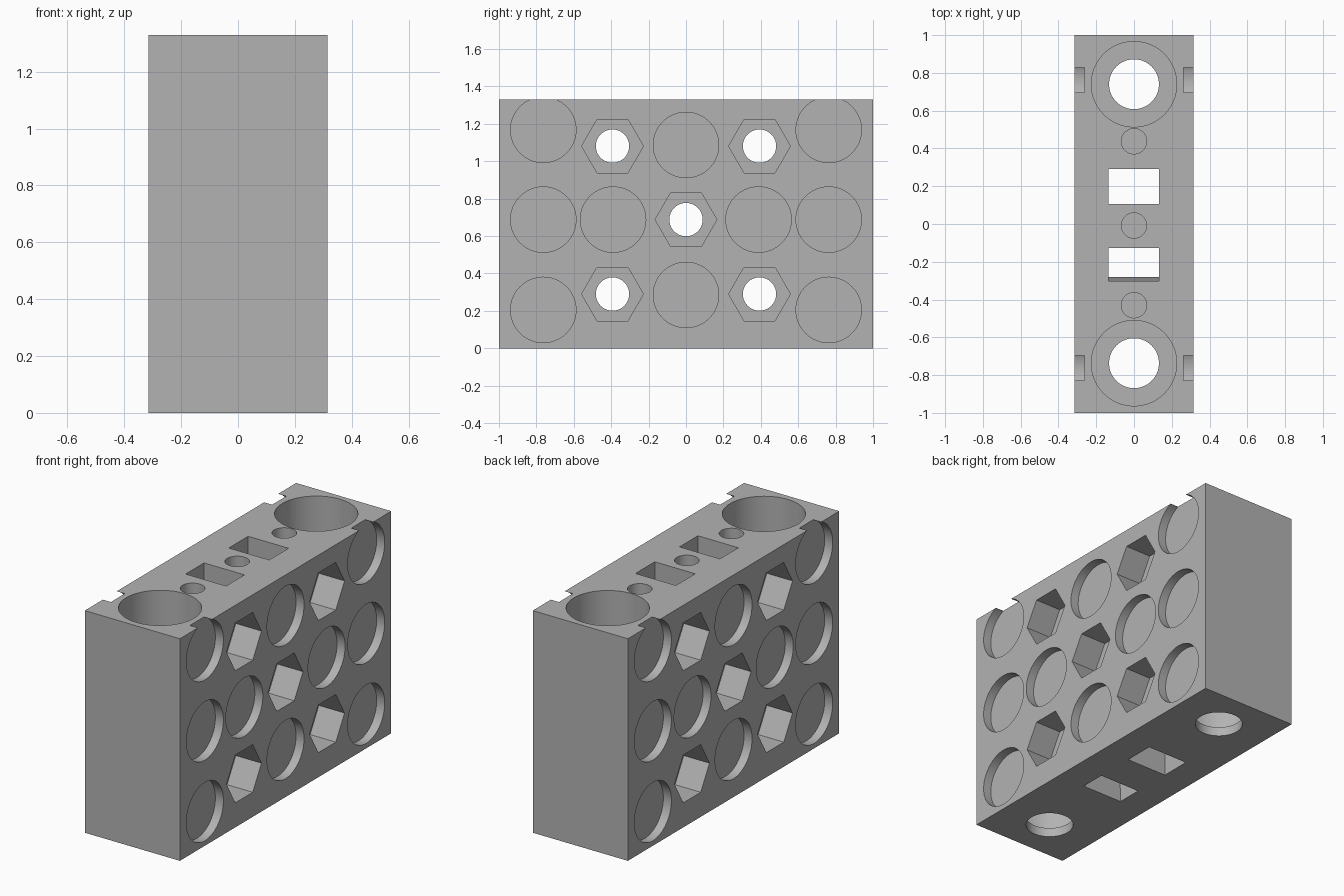
import bpy, math
from mathutils import Matrix

cube = bpy.data.objects.get("Cube")
if cube:
    bpy.data.objects.remove(cube, do_unlink=True)

HALF_X, HALF_Y, HEIGHT = 0.315, 1.0, 1.33
EXTRA = 0.05  # how far cutters poke out of the block

grey = bpy.data.materials.new("plain grey")
grey.use_nodes = True
colour = (0.45, 0.45, 0.45, 1)
grey.diffuse_color = colour
grey.node_tree.nodes["Principled BSDF"].inputs["Base Color"].default_value = colour


def box(name, x0, x1, y0, y1, z0, z1):
    bpy.ops.mesh.primitive_cube_add(size=1)
    ob = bpy.context.object
    ob.name = name
    ob.data.transform(Matrix.Translation(((x0 + x1) / 2, (y0 + y1) / 2, (z0 + z1) / 2))
                      @ Matrix.Diagonal((x1 - x0, y1 - y0, z1 - z0, 1)))
    return ob


def rod(axis, a, b, start, end, radius, sides=64):
    """Prism along x at (y, z) = (a, b), or along z at (x, y) = (a, b)."""
    bpy.ops.mesh.primitive_cylinder_add(vertices=sides, radius=radius, depth=end - start)
    ob = bpy.context.object
    mid = (start + end) / 2
    if axis == "x":
        # the quarter turn about z puts hexagon corners on the y axis
        spin = Matrix.Rotation(math.pi / 2, 4, "Y")
        ob.data.transform(Matrix.Translation((mid, a, b)) @ spin)
    else:
        ob.data.transform(Matrix.Translation((a, b, mid)))
    return ob


block = box("holder_block", -HALF_X, HALF_X, -HALF_Y, HALF_Y, 0, HEIGHT)
block.data.materials.append(grey)


def cut(cutter):
    cutter.name = "cutter"
    cutter.hide_render = True
    cutter.data.materials.append(grey)
    mod = block.modifiers.new("cut", "BOOLEAN")
    mod.operation = "DIFFERENCE"
    mod.solver = "EXACT"
    mod.object = cutter
    bpy.context.view_layer.objects.active = block
    bpy.ops.object.modifier_apply(modifier=mod.name)
    bpy.data.objects.remove(cutter, do_unlink=True)


def cut_both_sides(y, z, depth, radius, sides=64):
    inner, outer = HALF_X - depth, HALF_X + EXTRA
    cut(rod("x", y, z, inner, outer, radius, sides))
    cut(rod("x", y, z, -outer, -inner, radius, sides))


# Shallow round pockets on both broad sides
pockets = [(s * 0.763, z) for s in (-1, 1) for z in (0.205, 0.688, 1.168)]
pockets += [(-0.39, 0.688), (0.388, 0.688), (0, 0.285), (0, 1.087)]
for y, z in pockets:
    cut_both_sides(y, z, 0.053, 0.175)

# Hexagonal nut recesses with a bolt hole running right through
bolts = [(s * 0.393, z) for s in (-1, 1) for z in (0.29, 1.081)] + [(0, 0.688)]
for y, z in bolts:
    cut_both_sides(y, z, 0.17, 0.165, 6)
    cut(rod("x", y, z, -HALF_X, HALF_X, 0.089))

# Deep cylinder wells with a narrower hole through the floor
for y in (-0.737, 0.74):
    cut(rod("z", 0, y, 0.055, HEIGHT + EXTRA, 0.226, 96))
    cut(rod("z", 0, y, -EXTRA, 0.1, 0.132))

# Small round pits in the top
for y in (-0.43, -0.008, 0.438):
    cut(rod("z", 0, y, HEIGHT - 0.12, HEIGHT + EXTRA, 0.067, 48))

# Rectangular slots through the full height; the front one has a leaning wall
cut(box("slot", -0.136, 0.132, 0.107, 0.29, -EXTRA, HEIGHT + EXTRA))
slot = box("slot", -0.136, 0.132, -0.302, -0.127, -EXTRA, HEIGHT + EXTRA)
for v in slot.data.vertices:
    if v.co.z < 0 and v.co.y < -0.2:
        v.co.y += 0.022
cut(slot)

# Smooth round walls, crisp edges
bpy.ops.object.select_all(action="DESELECT")
block.select_set(True)
bpy.context.view_layer.objects.active = block
bpy.ops.object.shade_smooth_by_angle(angle=math.radians(30))
